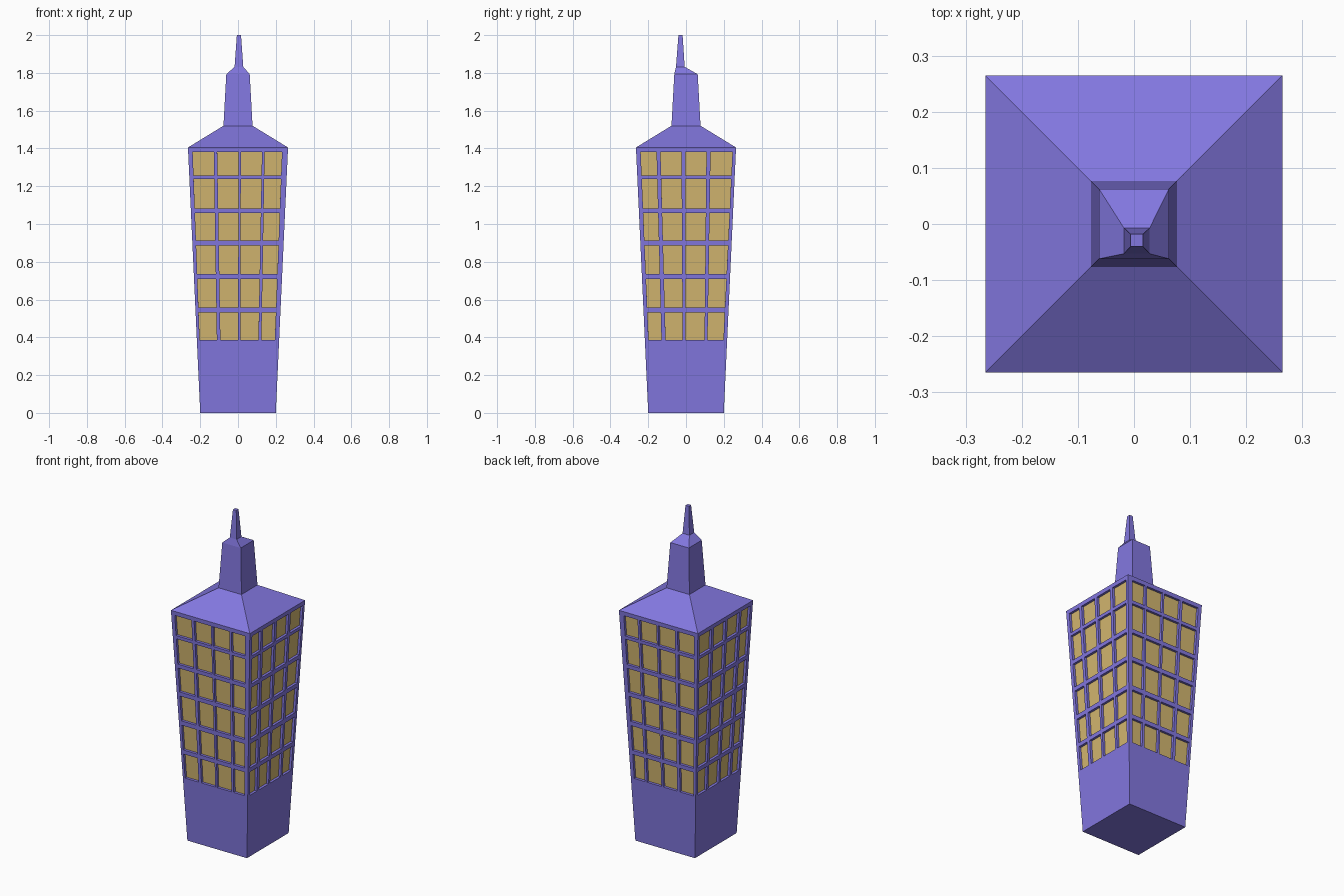
import bpy, bmesh

if "Cube" in bpy.data.objects:
    bpy.data.objects.remove(bpy.data.objects["Cube"])

def material(name, color):
    m = bpy.data.materials.new(name)
    m.diffuse_color = (*color, 1)
    m.use_nodes = True
    m.node_tree.nodes["Principled BSDF"].inputs["Base Color"].default_value = m.diffuse_color
    return m

PURPLE = material("purple_wall", (0.225, 0.185, 0.74))
GOLD = material("gold_window", (0.65, 0.47, 0.16))

def finish(bm, name, mats):
    mesh = bpy.data.meshes.new(name)
    bm.to_mesh(mesh)
    bm.free()
    for m in mats:
        mesh.materials.append(m)
    obj = bpy.data.objects.new(name, mesh)
    bpy.context.collection.objects.link(obj)

# Tapered walls: window edges at the lowest and highest row
H0, H1, ZT = 0.20, 0.265, 1.405
ZS = [0, .385, .532, .557, .708, .735, .887, .912, 1.058, 1.082, 1.237, 1.257, 1.38, ZT]
X_LOW = [-.203, -.112, -.093, 0, .013, .108, .124, .195]
X_TOP = [-.24, -.128, -.11, .003, .015, .127, .141, .233]
Y_LOW = [-.198, -.13, -.108, -.018, -.003, .098, .114, .198]
Y_TOP = [-.24, -.156, -.135, -.024, -.003, .108, .13, .246]

def row(low, top, z):
    h = H0 + (H1 - H0) * z / ZT
    t = (z - ZS[1]) / (ZS[-2] - ZS[1])
    return h, [-h] + [a + (b - a) * t for a, b in zip(low, top)] + [h]

bm = bmesh.new()
windows = []
sides = [(X_LOW, X_TOP, lambda u, h: (u, -h), False),
         (X_LOW, X_TOP, lambda u, h: (u, h), True),
         (Y_LOW, Y_TOP, lambda u, h: (h, u), False),
         (Y_LOW, Y_TOP, lambda u, h: (-h, u), True)]
for low, top, place, flip in sides:
    grid = []
    for z in ZS[1:]:
        h, us = row(low, top, z)
        grid.append([bm.verts.new((*place(u, h), z)) for u in us])
    # plain base wall under the windows
    base = [bm.verts.new((*place(u, H0), 0)) for u in (-H0, H0)]
    quad = base + grid[0][::-1]
    bm.faces.new(quad[::-1] if flip else quad)
    for j in range(len(grid) - 1):
        for i in range(len(grid[0]) - 1):
            quad = [grid[j][i], grid[j][i + 1], grid[j + 1][i + 1], grid[j + 1][i]]
            f = bm.faces.new(quad[::-1] if flip else quad)
            if i % 2 and j % 2 == 0 and j < len(grid) - 2:
                windows.append(f)
# underside
bm.faces.new([bm.verts.new((x * H0, y * H0, 0)) for x, y in ((-1, -1), (-1, 1), (1, 1), (1, -1))])
# recessed panes
bm.normal_update()
bmesh.ops.inset_individual(bm, faces=windows, thickness=0, depth=-0.015)
for f in windows:
    f.material_index = 1
bmesh.ops.remove_doubles(bm, verts=bm.verts, dist=1e-5)
finish(bm, "tower_walls", [PURPLE, GOLD])

# Roof, turret and off-centre spire as stacked square rings: half, z, x, y
RINGS = [(H1, ZT, 0, 0), (.077, 1.52, 0, 0), (.062, 1.793, 0, 0),
         (.023, 1.832, .005, -.03), (.011, 2.0, .005, -.029)]
bm = bmesh.new()
loops = [[bm.verts.new((cx + sx * r, cy + sy * r, z))
          for sx, sy in ((-1, -1), (1, -1), (1, 1), (-1, 1))] for r, z, cx, cy in RINGS]
for a, b in zip(loops, loops[1:]):
    for k in range(4):
        n = (k + 1) % 4
        bm.faces.new((a[k], a[n], b[n], b[k]))
bm.faces.new(loops[-1])
finish(bm, "roof_and_spire", [PURPLE])
